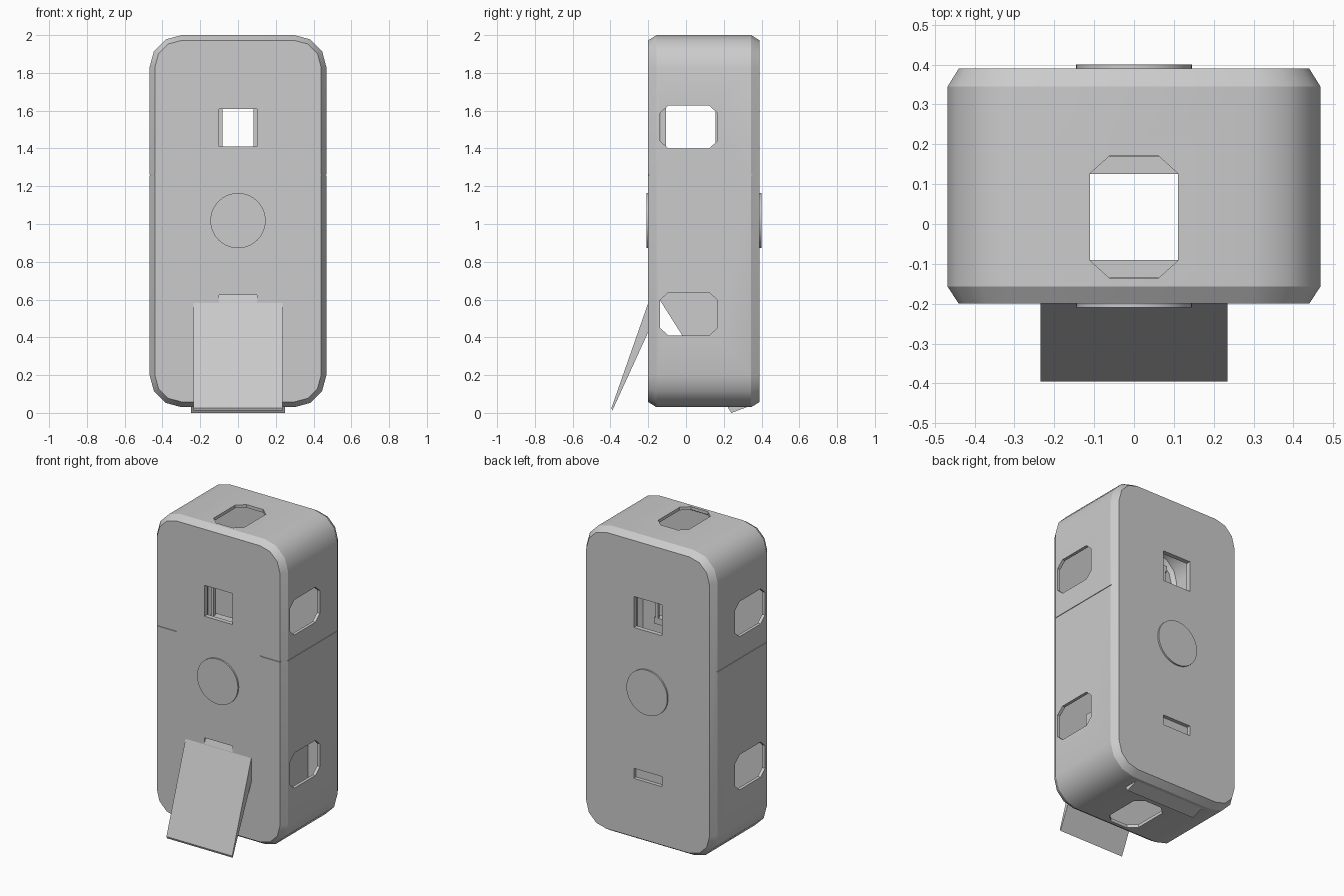
import bpy, bmesh, math
from mathutils import Vector

if "Cube" in bpy.data.objects:
    bpy.data.objects.remove(bpy.data.objects["Cube"], do_unlink=True)

grey = bpy.data.materials.new("light grey")
grey.use_nodes = True
grey.diffuse_color = (0.6, 0.6, 0.6, 1)
grey.node_tree.nodes["Principled BSDF"].inputs["Base Color"].default_value = (0.6, 0.6, 0.6, 1)


def finish(name, bm):
    bmesh.ops.recalc_face_normals(bm, faces=bm.faces)
    mesh = bpy.data.meshes.new(name)
    bm.to_mesh(mesh)
    bm.free()
    mesh.materials.append(grey)
    ob = bpy.data.objects.new(name, mesh)
    bpy.context.collection.objects.link(ob)
    return ob


def loft(name, rings):
    """Skin a stack of equal-length rings and cap both ends."""
    bm = bmesh.new()
    loops = [[bm.verts.new(p) for p in ring] for ring in rings]
    for a, b in zip(loops, loops[1:]):
        for i in range(len(a)):
            j = (i + 1) % len(a)
            bm.faces.new((a[i], a[j], b[j], b[i]))
    bm.faces.new(loops[0])
    bm.faces.new(loops[-1])
    return finish(name, bm)


def prism(name, points, axis, lo, hi):
    """Extrude a 2D outline along the given axis."""
    def place(p, d):
        v = list(p)
        v.insert(axis, d)
        return Vector(v)
    return loft(name, [[place(p, d) for p in points] for d in (lo, hi)])


def box(name, x0, x1, y0, y1, z0, z1):
    return prism(name, [(x0, y0), (x1, y0), (x1, y1), (x0, y1)], 2, z0, z1)


def octagon(a0, a1, b0, b1, ca, cb):
    return [(a0 + ca, b0), (a1 - ca, b0), (a1, b0 + cb), (a1, b1 - cb),
            (a1 - ca, b1), (a0 + ca, b1), (a0, b1 - cb), (a0, b0 + cb)]


def activate(ob):
    bpy.ops.object.select_all(action='DESELECT')
    ob.select_set(True)
    bpy.context.view_layer.objects.active = ob


def cut(ob, cutter):
    activate(ob)
    m = ob.modifiers.new("cut", 'BOOLEAN')
    m.operation, m.solver, m.object = 'DIFFERENCE', 'EXACT', cutter
    bpy.ops.object.modifier_apply(modifier=m.name)
    bpy.data.objects.remove(cutter, do_unlink=True)


def smooth(ob, degrees):
    activate(ob)
    bpy.ops.object.shade_smooth_by_angle(angle=math.radians(degrees))


MID = 1.015


def outline(inset, y):
    """Upright rectangle with three-sided rounded corners."""
    r, cx, cz = 0.17 - inset, 0.298, 0.815
    pts = []
    for quarter, (sx, sz) in enumerate(((1, 1), (-1, 1), (-1, -1), (1, -1))):
        for k in range(4):
            a = math.radians(90 * quarter + 30 * k)
            pts.append((sx * cx + r * math.cos(a), y, MID + sz * cz + r * math.sin(a)))
    return pts


# Hollow chamfered shell
shell = loft("shell", [outline(0.028, -0.2), outline(0, -0.157),
                       outline(0, 0.345), outline(0.028, 0.39)])
cut(shell, loft("cavity", [outline(0.04, -0.17), outline(0.02, -0.145),
                           outline(0.02, 0.335), outline(0.04, 0.36)]))

# Openings: top and bottom, both sides, front and back
cut(shell, prism("shaft", octagon(-0.11, 0.11, -0.137, 0.172, 0.05, 0.045), 2, -0.1, 2.1))
for z in (0.41, 1.4):
    cut(shell, prism("side_cut", octagon(-0.138, 0.167, z, z + 0.227, 0.045, 0.04), 0, -0.6, 0.6))
cut(shell, box("window_cut", -0.1, 0.1, -0.3, 0.5, 1.41, 1.61))
cut(shell, box("door_cut", -0.1, 0.1, -0.3, -0.1, 0.42, 0.625))
cut(shell, box("slot_cut", -0.1, 0.1, 0.366, 0.5, 0.435, 0.5))

# Thin seam around the sides
for s in (-1, 1):
    x0, x1 = sorted((s * 0.464, s * 0.6))
    cut(shell, box("side_seam", x0, x1, -0.3, 0.5, 1.257, 1.263))
    x0, x1 = sorted((s * 0.3, s * 0.6))
    cut(shell, box("front_seam", x0, x1, -0.3, -0.195, 1.257, 1.263))
smooth(shell, 31)

# Round plates on the front and back
circle = [(0.146 * math.cos(math.tau * i / 40), 1.018 + 0.146 * math.sin(math.tau * i / 40))
          for i in range(40)]
smooth(prism("front_disc", circle, 1, -0.21, -0.19), 31)
smooth(prism("back_disc", circle, 1, 0.38, 0.4), 31)

# Front ramp and the tongue that enters the doorway
prism("ramp", [(-0.39, 0.012), (-0.199, 0.43), (-0.199, 0.585), (-0.395, 0.025)], 0, -0.235, 0.235)
prism("ramp_tongue", [(-0.2, 0.43), (-0.165, 0.43), (-0.165, 0.625), (-0.187, 0.625),
                      (-0.2, 0.585)], 0, -0.1, 0.1)

# Sloping block inside, coming out through the floor at the back
chute = prism("inner_chute", [(-0.14, 0.6), (0.24, 0), (0.335, 0.035), (0.365, 0.1),
                              (0.365, 0.68), (-0.14, 0.68)], 0, -0.25, 0.25)
cut(chute, box("chute_shaft", -0.111, 0.111, -0.09, 0.125, -0.1, 0.8))

# Frames inside the upper windows
for side, y0, y1, yl in (("front", -0.135, -0.105, -0.09), ("back", 0.155, 0.17, 0.125)):
    for s, label in ((-1, "right"), (1, "left")):
        x0, x1 = sorted((s * 0.082, s * 0.1))
        box(f"{side}_{label}_post", x0, x1, y0, y1, 1.36, 1.66)
    lo, hi = min(y0, yl), max(y1, yl)
    box(f"{side}_lintel", -0.11, 0.11, lo, hi, 1.64, 1.68)
    box(f"{side}_sill", -0.11, 0.11, lo, hi, 1.35, 1.39)
